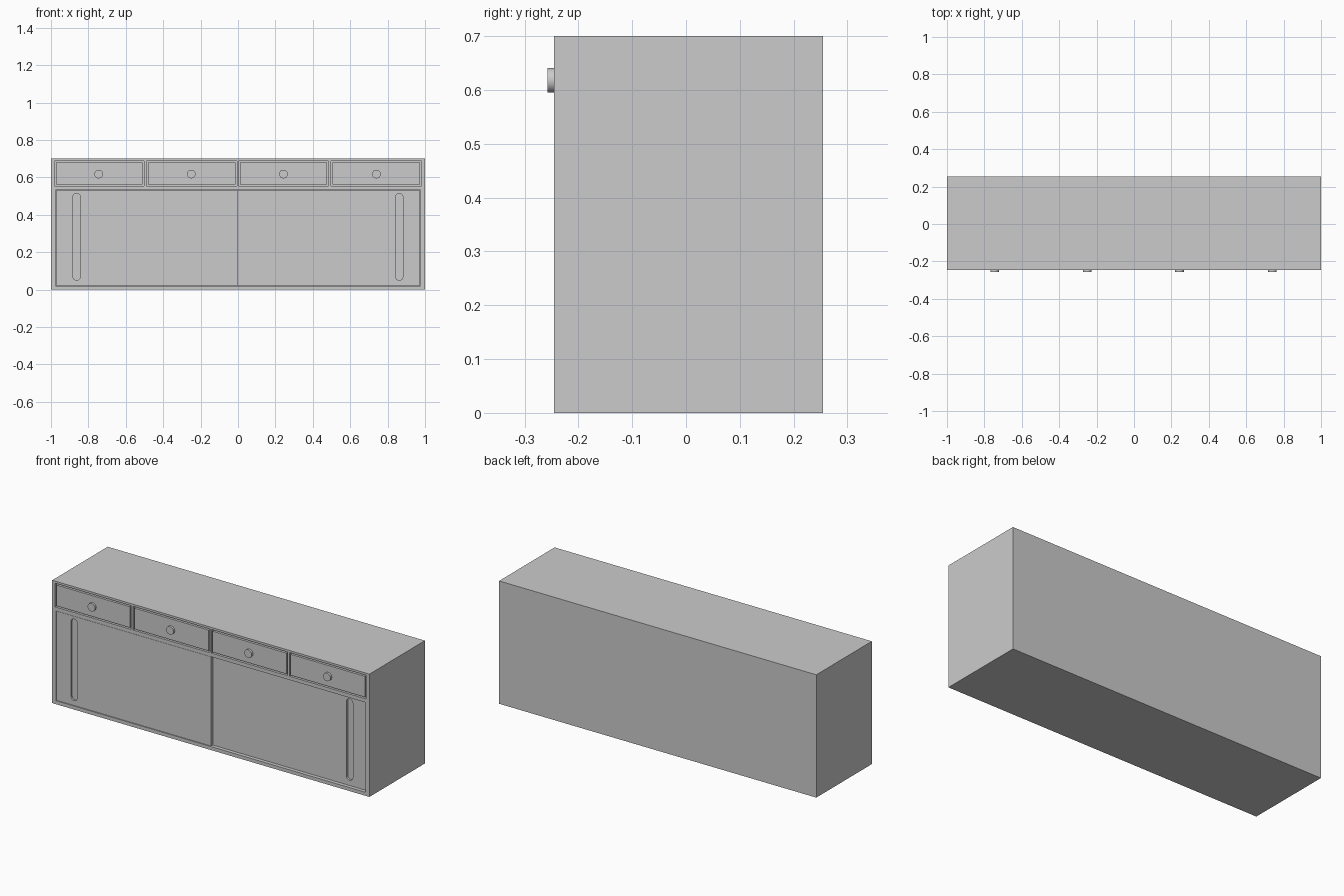
import bpy, bmesh, math

if "Cube" in bpy.data.objects:
    bpy.data.objects.remove(bpy.data.objects["Cube"])

FRONT, BACK = -0.245, 0.255


def box(name, x0, x1, y0, y1, z0, z1):
    bm = bmesh.new()
    bmesh.ops.create_cube(bm, size=1)
    for v in bm.verts:
        v.co.x = x1 if v.co.x > 0 else x0
        v.co.y = y1 if v.co.y > 0 else y0
        v.co.z = z1 if v.co.z > 0 else z0
    return finish(name, bm)


def finish(name, bm):
    bmesh.ops.recalc_face_normals(bm, faces=bm.faces)
    me = bpy.data.meshes.new(name)
    bm.to_mesh(me)
    bm.free()
    ob = bpy.data.objects.new(name, me)
    bpy.context.collection.objects.link(ob)
    return ob


def cut(target, cutter):
    mod = target.modifiers.new("cut", "BOOLEAN")
    mod.operation = "DIFFERENCE"
    mod.solver = "EXACT"
    mod.object = cutter
    cutter.hide_render = True
    cutter.hide_set(True)
    cutter.display_type = "WIRE"


def slot_cutter(name, x, z0, z1, r, y0, y1):
    # upright rounded slot pushed into the door face
    bm = bmesh.new()
    ring = []
    for cz, start in ((z1 - r, 0), (z0 + r, math.pi)):
        for i in range(9):
            a = start + math.pi * i / 8
            ring.append(bm.verts.new((x + r * math.cos(a), y0, cz + r * math.sin(a))))
    face = bm.faces.new(ring)
    ext = bmesh.ops.extrude_face_region(bm, geom=[face])
    for v in ext["geom"]:
        if isinstance(v, bmesh.types.BMVert):
            v.co.y = y1
    return finish(name, bm)


# carcass with recessed openings
carcass = box("carcass", -1, 1, FRONT, BACK, 0, 0.70)
cut(carcass, box("door_opening_cutter", -0.975, 0.975, FRONT - 0.05, FRONT + 0.04, 0.02, 0.532))

# drawers with narrow gaps and round knobs
drawers = [(-0.982, -0.502), (-0.49, -0.006), (0.004, 0.484), (0.496, 0.98)]
gap = 0.008
for i, (x0, x1) in enumerate(drawers):
    cut(carcass, box(f"drawer_opening_cutter_{i}", x0, x1, FRONT - 0.05, FRONT + 0.015, 0.553, 0.688))
    box(f"drawer_front_{i}", x0 + gap, x1 - gap, FRONT, FRONT + 0.017, 0.553 + gap, 0.688 - gap)
    bpy.ops.mesh.primitive_cylinder_add(
        vertices=32, radius=0.023, depth=0.014,
        location=((-0.745, -0.25, 0.243, 0.74)[i], FRONT - 0.005, 0.618),
        rotation=(math.pi / 2, 0, 0))
    knob = bpy.context.object
    knob.name = f"drawer_knob_{i}"
    bpy.ops.object.shade_smooth_by_angle()

# sliding doors: the left one runs in front of the right one
left = box("left_sliding_door", -0.973, 0.0, FRONT + 0.002, FRONT + 0.018, 0.022, 0.53)
right = box("right_sliding_door", -0.02, 0.973, FRONT + 0.019, FRONT + 0.042, 0.021, 0.531)

# finger slots
cut(left, slot_cutter("left_slot_cutter", -0.863, 0.05, 0.515, 0.02, FRONT - 0.02, FRONT + 0.013))
cut(right, slot_cutter("right_slot_cutter", 0.862, 0.05, 0.515, 0.02, FRONT - 0.02, FRONT + 0.032))
